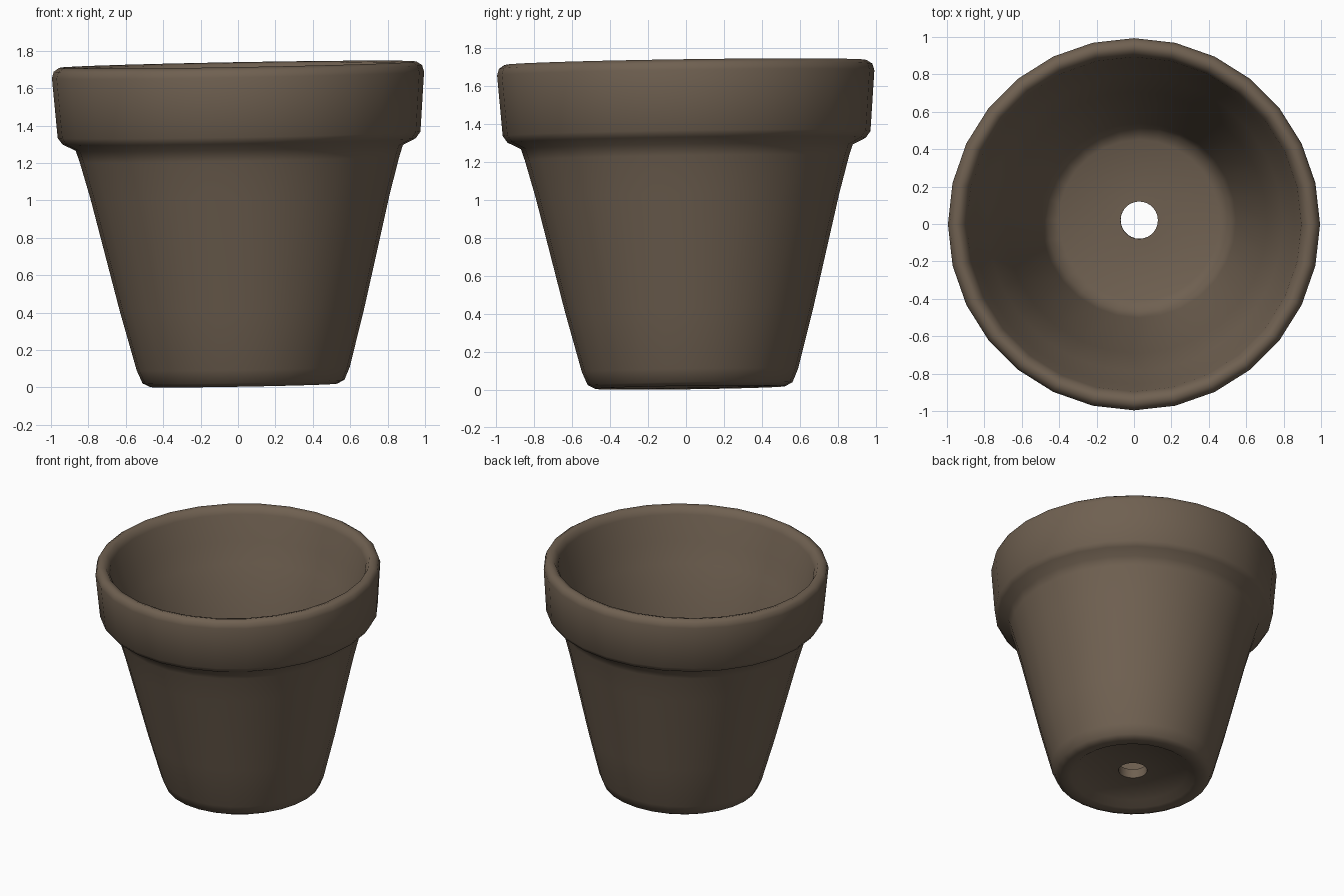
import bpy, bmesh, math
from mathutils import Matrix, Vector

cube = bpy.data.objects.get("Cube")
if cube:
    bpy.data.objects.remove(cube, do_unlink=True)

SIDES = 28

# Clay colour
clay = bpy.data.materials.new("brown_clay")
clay.use_nodes = True
colour = (0.16, 0.118, 0.082, 1)
clay.diffuse_color = colour
shader = clay.node_tree.nodes["Principled BSDF"]
shader.inputs["Base Color"].default_value = colour
shader.inputs["Roughness"].default_value = 0.9

# Closed wall section (radius, height): drain hole, foot, body, rim, inside, floor
profile = [
    (0.10, 0.06), (0.38, 0.05), (0.43, 0.015), (0.50, 0.01), (0.54, 0.03),
    (0.57, 0.10), (0.655, 0.42), (0.80, 1.02), (0.855, 1.22), (0.875, 1.28),
    (0.945, 1.315), (0.97, 1.35), (0.995, 1.67), (0.985, 1.705),
    (0.955, 1.725), (0.92, 1.715), (0.895, 1.67), (0.86, 1.48),
    (0.79, 1.34), (0.70, 0.98), (0.52, 0.24), (0.49, 0.16),
    (0.43, 0.13), (0.10, 0.13),
]


def lathe(name, section, sides):
    """Spin a closed section around the z axis."""
    bm = bmesh.new()
    rings = []
    for k in range(sides):
        a = math.tau * k / sides
        rings.append([bm.verts.new((r * math.cos(a), r * math.sin(a), z))
                      for r, z in section])
    for k in range(sides):
        a, b = rings[k], rings[(k + 1) % sides]
        for i in range(len(section)):
            j = (i + 1) % len(section)
            bm.faces.new((a[i], b[i], b[j], a[j]))
    bmesh.ops.recalc_face_normals(bm, faces=bm.faces)
    mesh = bpy.data.meshes.new(name)
    # The pot leans a little, so its rim is not quite level
    lean = Matrix.Rotation(-0.018, 4, 'Y') @ Matrix.Rotation(0.014, 4, 'X')
    bm.transform(Matrix.Translation((0.03, 0.022, 0)) @ lean)
    low = min(v.co.z for v in bm.verts)
    bmesh.ops.translate(bm, verts=bm.verts, vec=Vector((0, 0, -low)))
    bm.to_mesh(mesh)
    bm.free()
    obj = bpy.data.objects.new(name, mesh)
    bpy.context.collection.objects.link(obj)
    return obj


pot = lathe("flower_pot", profile, SIDES)
pot.data.materials.append(clay)
bpy.ops.object.select_all(action='DESELECT')
pot.select_set(True)
bpy.context.view_layer.objects.active = pot
bpy.ops.object.shade_smooth_by_angle(angle=math.radians(65))
